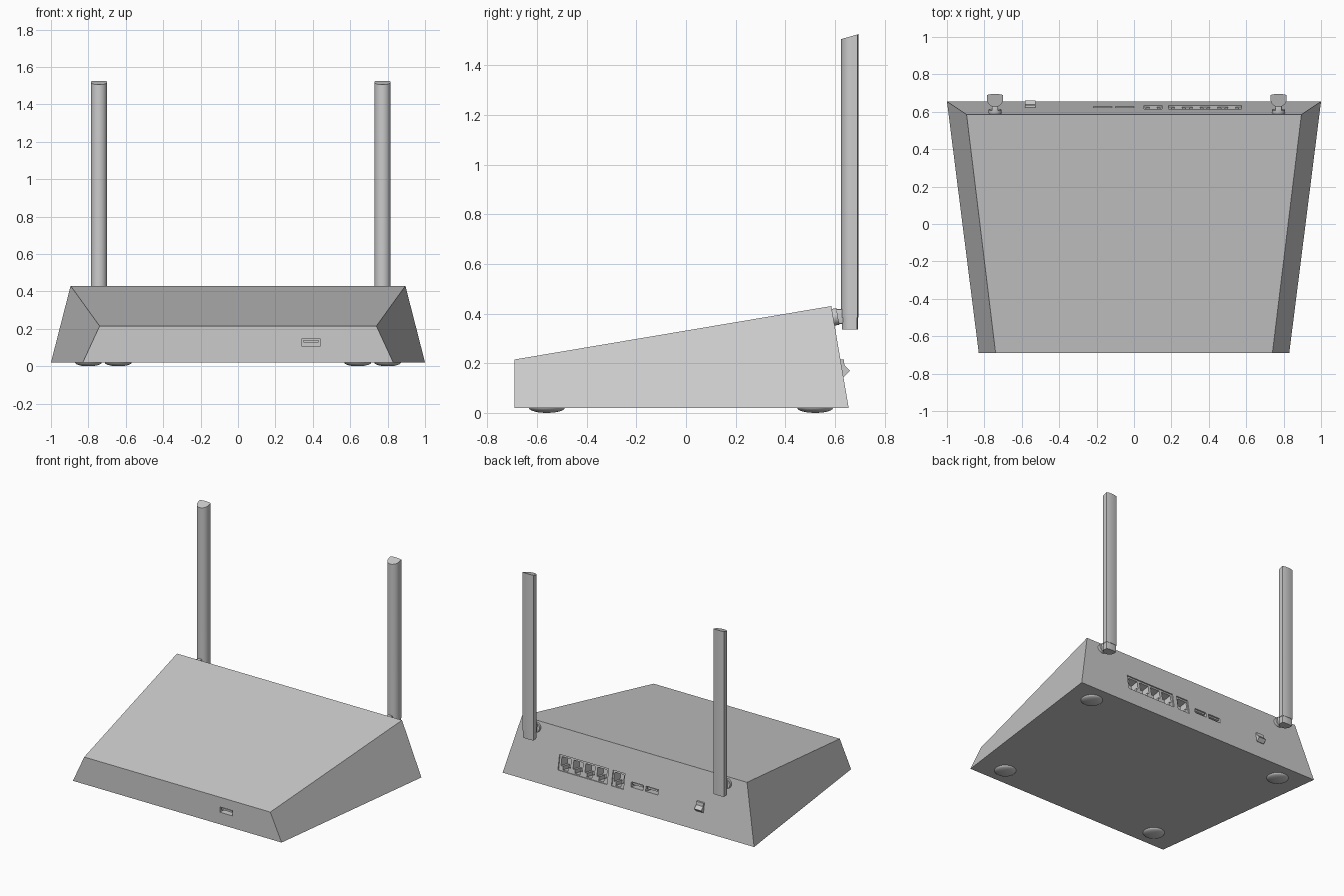
import bpy, bmesh, math
from mathutils import Matrix, Vector

if "Cube" in bpy.data.objects:
    bpy.data.objects.remove(bpy.data.objects["Cube"])

TILT = math.atan2(0.07, 0.41)           # lean of the rear panel


def rear_y(z):
    return 0.655 - 0.07 / 0.41 * (z - 0.02)


def finish(name, bm, smooth=False):
    bmesh.ops.recalc_face_normals(bm, faces=bm.faces)
    me = bpy.data.meshes.new(name)
    bm.to_mesh(me)
    bm.free()
    ob = bpy.data.objects.new(name, me)
    bpy.context.collection.objects.link(ob)
    if smooth:
        bpy.ops.object.select_all(action='DESELECT')
        ob.select_set(True)
        bpy.context.view_layer.objects.active = ob
        bpy.ops.object.shade_smooth_by_angle(angle=math.radians(35))
    return ob


def loft(name, a, b, smooth=False):
    """Closed solid between two matching outlines."""
    bm = bmesh.new()
    va = [bm.verts.new(p) for p in a]
    vb = [bm.verts.new(p) for p in b]
    n = len(a)
    bm.faces.new(va[::-1])
    bm.faces.new(vb)
    for i in range(n):
        j = (i + 1) % n
        bm.faces.new((va[i], va[j], vb[j], vb[i]))
    return finish(name, bm, smooth)


def box(name, centre, size, tilt=0.0, bevel=0.0):
    bm = bmesh.new()
    bmesh.ops.create_cube(bm, size=1)
    bmesh.ops.scale(bm, vec=size, verts=bm.verts)
    if bevel:
        bmesh.ops.bevel(bm, geom=bm.edges[:], offset=bevel, segments=2,
                        affect='EDGES', profile=0.5)
    bm.transform(Matrix.Translation(centre) @ Matrix.Rotation(tilt, 4, 'X'))
    return finish(name, bm, bool(bevel))


def rear_disc(name, x, z, radius, depth, out=0.0, sides=24):
    """Cylinder whose axis is normal to the rear panel."""
    bm = bmesh.new()
    bmesh.ops.create_cone(bm, cap_ends=True, segments=sides,
                          radius1=radius, radius2=radius, depth=depth)
    bm.transform(Matrix.Translation((x, rear_y(z), z)) @ Matrix.Rotation(TILT, 4, 'X')
                 @ Matrix.Translation((0, out, 0)) @ Matrix.Rotation(math.pi / 2, 4, 'X'))
    return finish(name, bm, True)


def rear_box(name, x, z, w, h, depth, out=0.0):
    off = Matrix.Rotation(TILT, 3, 'X') @ Vector((0, out, 0))
    return box(name, Vector((x, rear_y(z), z)) + off, (w, depth, h), TILT)


# Wedge-shaped housing
body = loft("housing",
            [(-0.83, -0.69, 0.02), (0.83, -0.69, 0.02), (1, 0.655, 0.02), (-1, 0.655, 0.02)],
            [(-0.74, -0.69, 0.215), (0.74, -0.69, 0.215), (0.895, 0.585, 0.43), (-0.895, 0.585, 0.43)])


def cut(cutter):
    m = body.modifiers.new(cutter.name, 'BOOLEAN')
    m.operation, m.solver, m.object = 'DIFFERENCE', 'EXACT', cutter
    cutter.hide_render = True
    cutter.hide_set(True)


# Network sockets: shallow bay, then stepped openings
cut(rear_box("lan_bay_cutter", 0.38, 0.197, 0.39, 0.108, 0.016))
cut(rear_box("wan_bay_cutter", 0.102, 0.197, 0.095, 0.108, 0.016))
for i, x in enumerate([0.102] + [0.2375 + 0.095 * k for k in range(4)]):
    cut(rear_box(f"socket_cutter_{i}", x, 0.207, 0.074, 0.062, 0.16))
    cut(rear_box(f"socket_latch_cutter_{i}", x, 0.166, 0.04, 0.03, 0.161))

# Rear USB slots with tongues
for i, x in enumerate((-0.05, -0.167)):
    cut(rear_box(f"usb_slot_cutter_{i}", x, 0.192, 0.098, 0.036, 0.12))
    rear_box(f"usb_tongue_{i}", x, 0.199, 0.08, 0.012, 0.06, -0.035)

# Front USB slot with tongue
cut(box("front_usb_cutter", (0.39, -0.69, 0.126), (0.1, 0.12, 0.038)))
box("front_usb_tongue", (0.39, -0.655, 0.133), (0.082, 0.06, 0.013))

# Reset button in its hole
cut(rear_disc("reset_hole_cutter", 0.638, 0.195, 0.015, 0.05))
rear_disc("reset_button", 0.638, 0.195, 0.010, 0.03, -0.016)

# Power rocker switch
rocker = [(0.60, 0.215), (0.635, 0.215), (0.638, 0.192), (0.66, 0.17), (0.637, 0.147), (0.60, 0.147)]
loft("power_switch", [(-0.583, y, z) for y, z in rocker], [(-0.527, y, z) for y, z in rocker])

# Antennas with their hinges
half = [(0.043 * math.cos(t), 0.668 - 0.043 * math.sin(t))
        for t in [math.pi * k / 16 for k in range(17)]]
profile = half + [(-0.043, 0.690), (-0.022, 0.694), (0, 0.695), (0.022, 0.694), (0.043, 0.690)]
for side, x in (("left", -0.743), ("right", 0.773)):
    top = [(x + px, y, 1.505 + (y - 0.625) * 0.286) for px, y in profile]
    loft(f"{side}_antenna", [(x + px, y, 0.385) for px, y in profile], top, True)
    base = [(x + px * 0.95, 0.66 + (y - 0.66) * 0.93) for px, y in profile]
    loft(f"{side}_antenna_foot", [(*p, 0.335) for p in base], [(*p, 0.387) for p in base], True)
    rear_disc(f"{side}_hinge_plate", x, 0.385, 0.034, 0.03, 0.004)
    box(f"{side}_hinge_arm", (x, 0.622, 0.388), (0.034, 0.05, 0.06), 0, 0.006)

# Domed rubber feet
for sx, side in ((-1, "left"), (1, "right")):
    for end, x, y in (("front", 0.64, -0.56), ("rear", 0.80, 0.52)):
        bm = bmesh.new()
        bmesh.ops.create_uvsphere(bm, u_segments=32, v_segments=12, radius=1)
        bm.transform(Matrix.Translation((sx * x, y, 0.02)) @ Matrix.Diagonal((0.072, 0.072, 0.02, 1)))
        bmesh.ops.bisect_plane(bm, geom=bm.verts[:] + bm.edges[:] + bm.faces[:],
                               plane_co=(0, 0, 0.021), plane_no=(0, 0, 1), clear_outer=True)
        finish(f"{end}_{side}_foot", bm, True)
